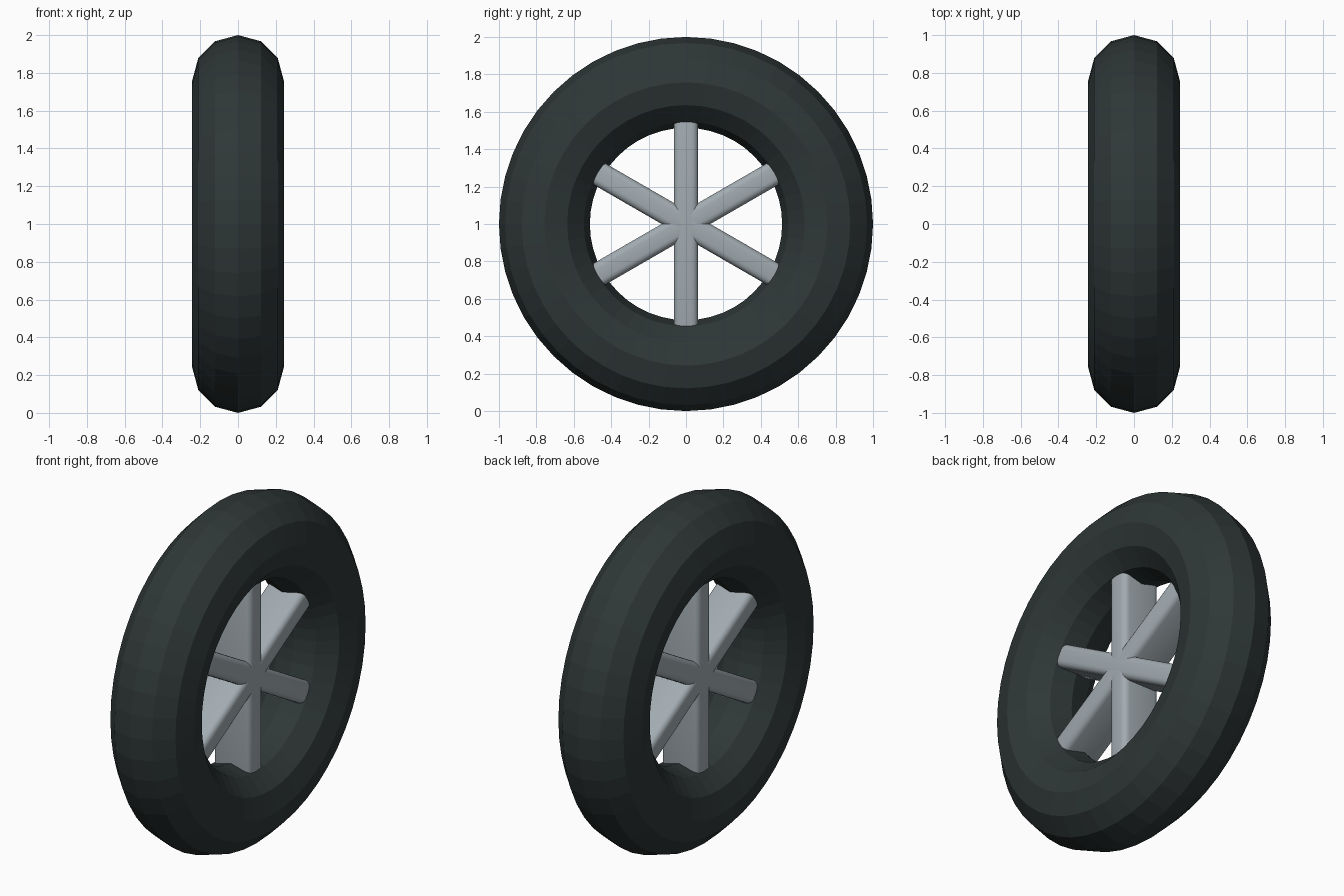
import bpy
import math

if "Cube" in bpy.data.objects:
    bpy.data.objects.remove(bpy.data.objects["Cube"])


def material(name, rgb):
    m = bpy.data.materials.new(name)
    m.diffuse_color = (*rgb, 1)
    m.use_nodes = True
    m.node_tree.nodes["Principled BSDF"].inputs["Base Color"].default_value = m.diffuse_color
    return m


rubber = material("dark rubber", (0.028, 0.038, 0.038))
metal = material("grey metal", (0.36, 0.41, 0.44))

# Tyre: faceted ring standing upright with its axle along x
bpy.ops.mesh.primitive_torus_add(
    major_segments=48, minor_segments=12,
    major_radius=0.757, minor_radius=0.243,
    location=(0, 0, 1), rotation=(0, math.pi / 2, 0))
tyre = bpy.context.object
tyre.name = "tyre"
tyre.data.materials.append(rubber)
bpy.ops.object.shade_flat()

# Spokes: three rounded bars crossing at the hub, ends sunk into the tyre
for i in range(3):
    bpy.ops.mesh.primitive_cube_add(size=1, location=(0, 0, 1))
    bar = bpy.context.object
    bar.name = f"spoke_bar_{i + 1}"
    bar.scale = (0.24, 0.13, 1.24)
    bpy.ops.object.transform_apply(location=False, rotation=False, scale=True)
    bar.rotation_euler = (i * math.pi / 3, 0, 0)
    bar.data.materials.append(metal)
    bevel = bar.modifiers.new("rounded edges", 'BEVEL')
    bevel.width = 0.035
    bevel.segments = 4
    bpy.ops.object.modifier_apply(modifier=bevel.name)
    bpy.ops.object.shade_smooth_by_angle(angle=math.radians(30))
